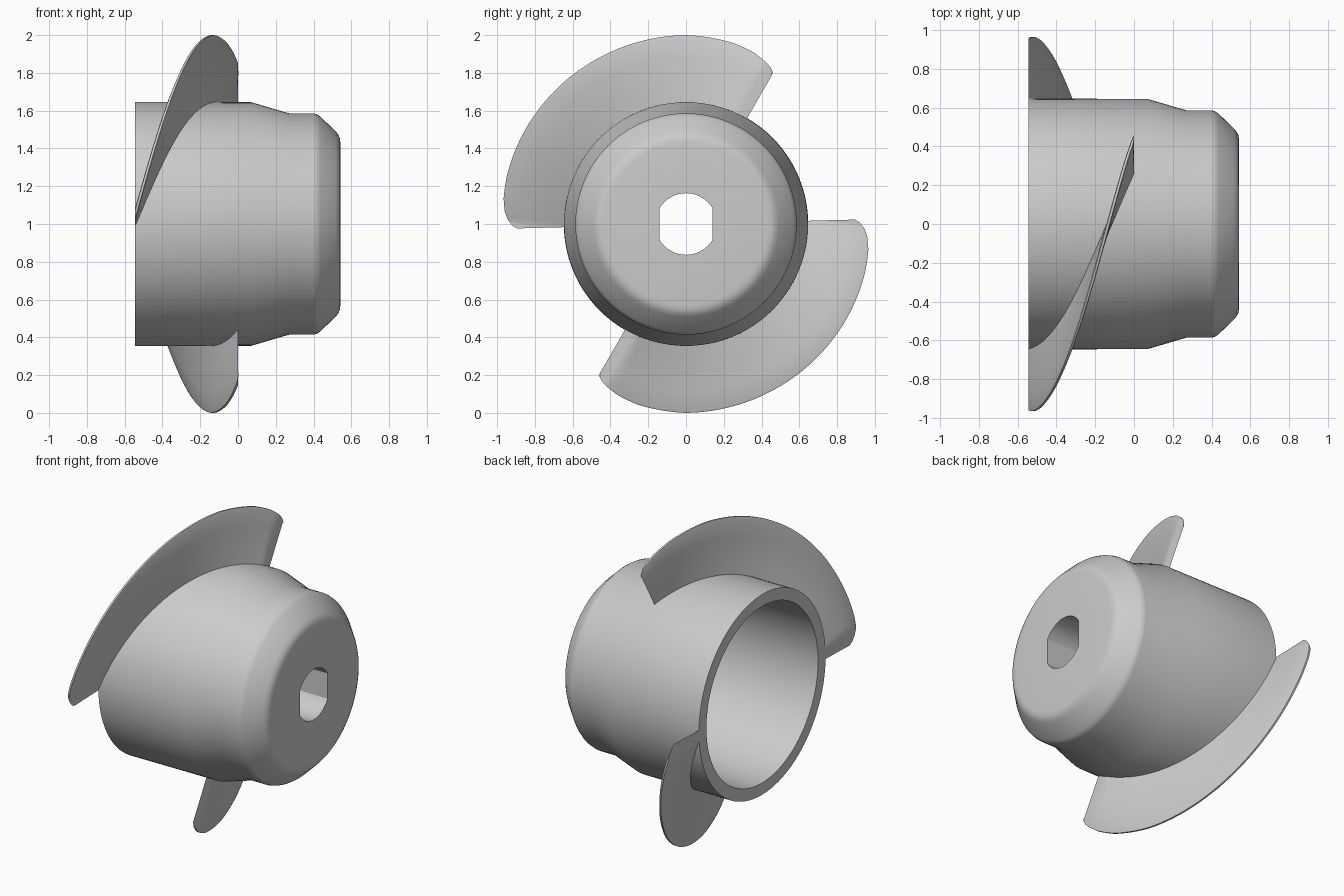
import bpy, bmesh
from math import cos, sin, radians

if "Cube" in bpy.data.objects:
    bpy.data.objects.remove(bpy.data.objects["Cube"])

CZ = 1.0             # height of the rotation axis (runs along x)
X0, X1 = -0.545, 0.0  # axial limits of the blades


def polar(x, r, deg):
    return (x, r * cos(radians(deg)), CZ + r * sin(radians(deg)))


def grid_object(name, rings, angle):
    """Closed skin: each ring is a closed loop of points; None-capped rings are joined in a loop."""
    bm = bmesh.new()
    vs = [[bm.verts.new(p) for p in ring] for ring in rings["loops"]]
    n, m = len(vs), len(vs[0])
    for i in range(n if rings["closed"] else n - 1):
        for j in range(m):
            a, b = vs[i], vs[(i + 1) % n]
            bm.faces.new((a[j], a[(j + 1) % m], b[(j + 1) % m], b[j]))
    if not rings["closed"]:
        bm.faces.new(vs[0])
        bm.faces.new(vs[-1])
    bmesh.ops.remove_doubles(bm, verts=bm.verts, dist=1e-5)
    bmesh.ops.recalc_face_normals(bm, faces=bm.faces)
    me = bpy.data.meshes.new(name)
    bm.to_mesh(me)
    bm.free()
    ob = bpy.data.objects.new(name, me)
    bpy.context.collection.objects.link(ob)
    bpy.ops.object.select_all(action='DESELECT')
    ob.select_set(True)
    bpy.context.view_layer.objects.active = ob
    bpy.ops.object.shade_smooth_by_angle(angle=radians(angle))
    return ob


# Hub: lathed cup with a double-D shaft hole through the thick end (r = None)
profile = [(X0, 0.57), (X0, 0.647), (0.07, 0.645), (0.27, 0.586), (0.40, 0.586),
           (0.418, 0.581), (0.436, 0.569), (0.515, 0.492), (0.53, 0.475),
           (0.539, 0.455), (0.542, 0.43), (0.542, None), (0.17, None), (0.17, 0.55)]


def hole(deg):
    r = 0.163
    return min(r, r * cos(radians(30)) / max(abs(cos(radians(deg))), 1e-6))


SEG = 96
loops = [[polar(x, hole(k * 360 / SEG) if r is None else r, k * 360 / SEG)
          for x, r in profile] for k in range(SEG)]
grid_object("hub", {"loops": loops, "closed": True}, 25)

# Blades: helical plates trimmed flat at both axial ends, rounded tip corners
START, END = 60.0, 181.5
PITCH = -X0 / 115.0
outline = [(60, .915), (60.6, .93), (62, .945), (64, .957), (68, .975), (75, .99),
           (90, 1.0), (120, .993), (150, .987), (165, .982), (172, .975),
           (176, .962), (178.5, .945), (180.5, .92), (181.5, .895)]


def tip_radius(a):
    for (a0, r0), (a1, r1) in zip(outline, outline[1:]):
        if a <= a1:
            return r0 + (r1 - r0) * (a - a0) / (a1 - a0)
    return outline[-1][1]


def section(a, turn):
    tip = tip_radius(a)
    front, back = [], []
    for f, th in ((0, .031), (.35, .028), (.7, .024), (.97, .020), (1, .012)):
        r = 0.61 + (tip - 0.61) * f
        rear = -(a - START) * PITCH + (0.004 if f == 1 else 0)
        back.append(polar(max(rear, X0), r, a + turn))
        front.append(polar(max(min(rear + th, X1), X0), r, a + turn))
    return back + front[::-1]


angles = sorted({START + (END - START) * k / 60 for k in range(61)}
                | {float(a) for a, _ in outline})
for name, turn in (("upper_blade", 0), ("lower_blade", 180)):
    grid_object(name, {"loops": [section(a, turn) for a in angles], "closed": False}, 35)
